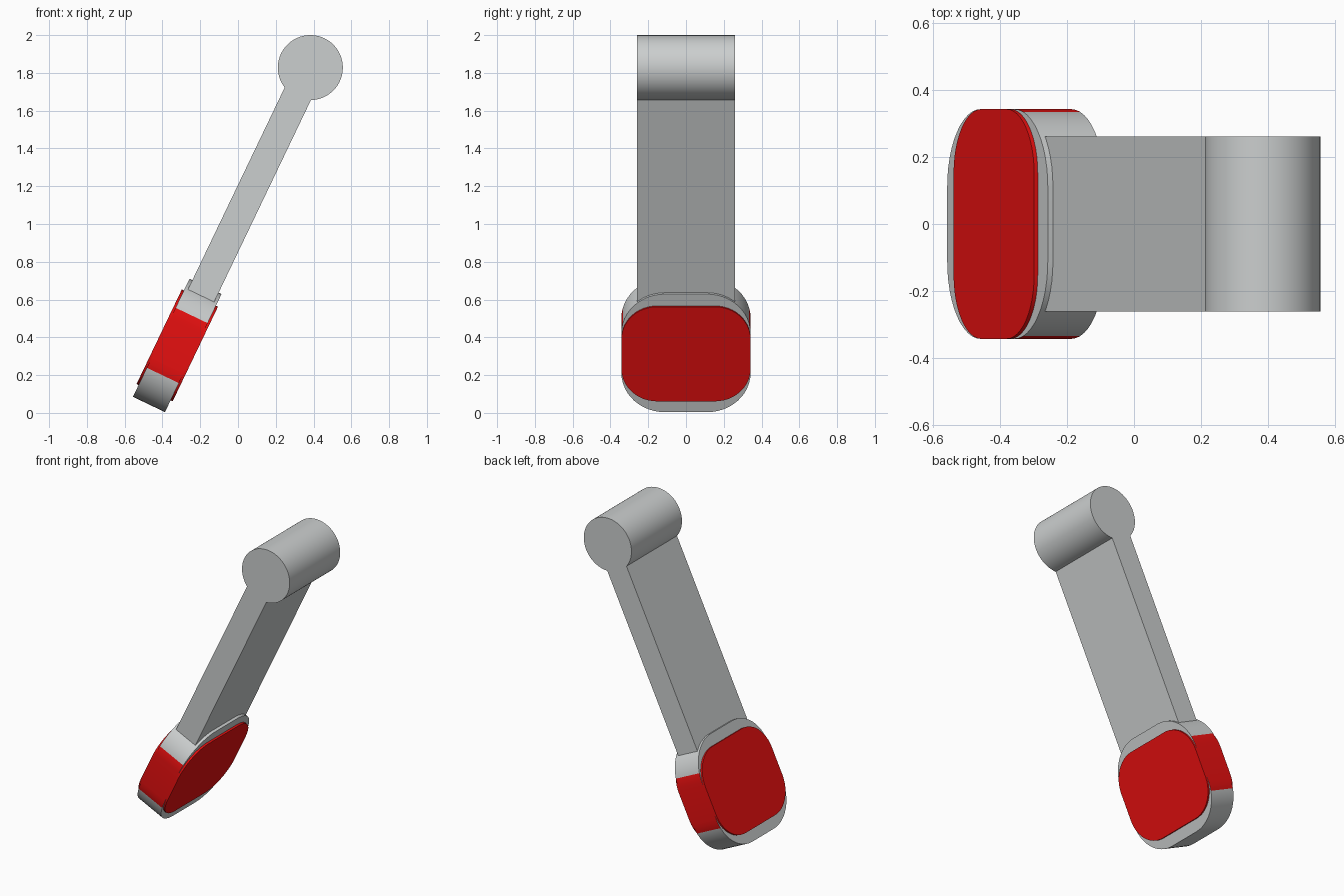
import bpy, bmesh
from math import sin, cos, pi, radians, asin, sqrt
from mathutils import Matrix

cube = bpy.data.objects.get("Cube")
if cube:
    bpy.data.objects.remove(cube)

TILT = radians(25.6)
PIVOT = (0.383, 0, 1.828)
HEAD_Z = -1.631          # head centre, measured along the tilted handle


def material(name, colour):
    m = bpy.data.materials.new(name)
    m.use_nodes = True
    m.diffuse_color = colour
    m.node_tree.nodes["Principled BSDF"].inputs["Base Color"].default_value = colour
    return m


grey = material("light grey", (0.60, 0.62, 0.62, 1))
red = material("red", (0.80, 0.005, 0.005, 1))


def prism(name, outline, offset, mats, red_rule=None):
    """Extrude a closed 3D outline by an offset, then tilt it into place."""
    bm = bmesh.new()
    face = bm.faces.new([bm.verts.new(p) for p in outline])
    out = bmesh.ops.extrude_face_region(bm, geom=[face], use_keep_orig=True)
    verts = [g for g in out["geom"] if isinstance(g, bmesh.types.BMVert)]
    bmesh.ops.translate(bm, verts=verts, vec=offset)
    bmesh.ops.recalc_face_normals(bm, faces=bm.faces)
    if red_rule:
        for f in bm.faces:
            f.material_index = int(red_rule(f.normal, f.calc_center_median()))
    bm.transform(Matrix.Translation(PIVOT) @ Matrix.Rotation(TILT, 4, 'Y'))
    mesh = bpy.data.meshes.new(name)
    bm.to_mesh(mesh)
    bm.free()
    for m in mats:
        mesh.materials.append(m)
    obj = bpy.data.objects.new(name, mesh)
    bpy.context.collection.objects.link(obj)
    bpy.ops.object.select_all(action='DESELECT')
    obj.select_set(True)
    bpy.context.view_layer.objects.active = obj
    bpy.ops.object.shade_smooth_by_angle(angle=radians(30))
    return obj


def rounded_rect(x, half_y, half_z, r, steps=12):
    """Rounded rectangle in the plane at x, centred on the head."""
    pts = []
    for i, (sy, sz) in enumerate([(1, 1), (-1, 1), (-1, -1), (1, -1)]):
        for k in range(steps + 1):
            a = (i + k / steps) * pi / 2
            pts.append((x, sy * (half_y - r) + r * cos(a),
                        HEAD_Z + sz * (half_z - r) + r * sin(a)))
    return pts


# Handle: round knob and flat arm in one side profile
R, ARM, HALF = 0.172, 0.077, 0.26
gap = asin(ARM / R)
profile = [(ARM, -HALF, -1.36)]
for k in range(65):
    a = -pi / 2 + gap + (2 * pi - 2 * gap) * k / 64
    profile.append((R * cos(a), -HALF, R * sin(a)))
profile.append((-ARM, -HALF, -1.36))
prism("handle", profile, (0, 2 * HALF, 0), [grey])

# Head: rounded block with a red band on its two sides
T = 0.094
prism("head", rounded_rect(-T, 0.342, 0.3465, 0.23), (2 * T, 0, 0), [grey, red],
      lambda n, c: abs(n.y) > 0.9 and abs(c.z - HEAD_Z) < 0.175)

# Raised pads on both broad faces
for side, label in ((1, "left"), (-1, "right")):
    prism(label + "_pad", rounded_rect(side * T, 0.342, 0.2775, 0.19),
          (side * 0.012, 0, 0), [red])
